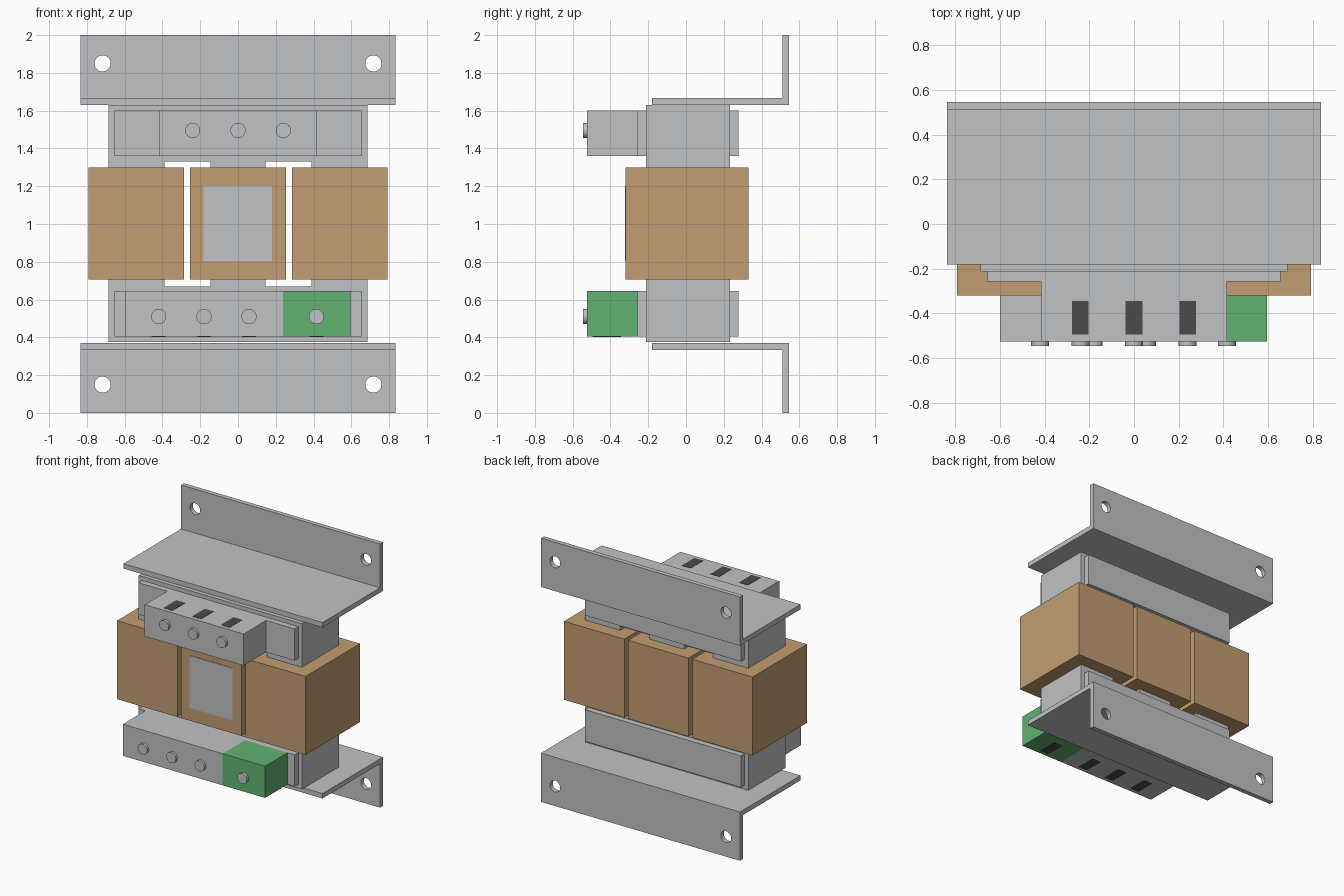
import bpy
import bmesh
from math import radians
from mathutils import Matrix, Vector

if "Cube" in bpy.data.objects:
    bpy.data.objects.remove(bpy.data.objects["Cube"])


def material(name, r, g, b):
    m = bpy.data.materials.new(name)
    m.use_nodes = True
    m.diffuse_color = (r, g, b, 1)
    m.node_tree.nodes["Principled BSDF"].inputs["Base Color"].default_value = (r, g, b, 1)
    return m


GREY = material("light grey metal", 0.53, 0.54, 0.55)
TAN = material("tan insulation", 0.54, 0.34, 0.165)
GREEN = material("green terminal", 0.12, 0.45, 0.165)
DARK = material("dark slot", 0.07, 0.07, 0.07)


def finish(name, bm, mat):
    bmesh.ops.recalc_face_normals(bm, faces=bm.faces)
    mesh = bpy.data.meshes.new(name)
    bm.to_mesh(mesh)
    bm.free()
    mesh.materials.append(mat)
    obj = bpy.data.objects.new(name, mesh)
    bpy.context.collection.objects.link(obj)
    return obj


def box(name, x, y, z, mat=GREY):
    """Box from (low, high) ranges on each axis."""
    bm = bmesh.new()
    size = [r[1] - r[0] for r in (x, y, z)]
    mid = Vector([(r[0] + r[1]) / 2 for r in (x, y, z)])
    bmesh.ops.create_cube(bm, size=1, matrix=Matrix.Translation(mid) @ Matrix.Diagonal((*size, 1)))
    return finish(name, bm, mat)


def cylinder_y(name, x, y, z, radius, mat=GREY):
    """Cylinder along y over the (low, high) range y."""
    bm = bmesh.new()
    place = Matrix.Translation((x, (y[0] + y[1]) / 2, z)) @ Matrix.Rotation(radians(90), 4, "X")
    bmesh.ops.create_cone(bm, cap_ends=True, segments=32, radius1=radius, radius2=radius,
                          depth=y[1] - y[0], matrix=place)
    return finish(name, bm, mat)


def smooth(obj):
    bpy.ops.object.select_all(action="DESELECT")
    obj.select_set(True)
    bpy.context.view_layer.objects.active = obj
    bpy.ops.object.shade_smooth_by_angle(angle=radians(30))


def cut(obj, cutters):
    bpy.context.view_layer.objects.active = obj
    for c in cutters:
        c.hide_render = True
        mod = obj.modifiers.new("cut", "BOOLEAN")
        mod.operation = "DIFFERENCE"
        mod.solver = "EXACT"
        mod.object = c
        bpy.ops.object.modifier_apply(modifier=mod.name)
        bpy.data.objects.remove(c)


# Three-legged core with two windows
CORE_Y = (-0.212, 0.232)
core = box("core", (-0.685, 0.685), CORE_Y, (0.375, 1.63))
cut(core, [box("window_cutter", sorted((s * 0.145, s * 0.39)), (-1, 1), (0.67, 1.33))
           for s in (-1, 1)])

# Coils around the legs
for name, x in (("right", -0.538), ("middle", 0), ("left", 0.538)):
    box(name + "_coil", (x - 0.253, x + 0.253), (-0.32, 0.332), (0.705, 1.30), TAN)
box("rating_plate", (-0.182, 0.18), (-0.324, -0.319), (0.805, 1.20))

# Angle brackets: L profile in y and z, mirrored for the bottom
PROFILE = [(-0.18, 1.63), (0.545, 1.63), (0.545, 2), (0.51, 2), (0.51, 1.667), (-0.18, 1.667)]
for name, flip in (("top_bracket", False), ("bottom_bracket", True)):
    bm = bmesh.new()
    verts = [bm.verts.new((-0.835, y, 2 - z if flip else z)) for y, z in PROFILE]
    face = bm.faces.new(verts)
    ext = bmesh.ops.extrude_face_region(bm, geom=[face])
    bmesh.ops.translate(bm, vec=(1.67, 0, 0),
                        verts=[v for v in ext["geom"] if isinstance(v, bmesh.types.BMVert)])
    bracket = finish(name, bm, GREY)
    hole_z = 0.15 if flip else 1.85
    cut(bracket, [cylinder_y("hole_cutter", s * 0.717, (0.4, 0.7), hole_z, 0.043)
                  for s in (-1, 1)])
    smooth(bracket)

# Clamp bars on the front and back of both yokes
TOP_Z, LOW_Z = (1.36, 1.60), (0.405, 0.645)
for level, z in (("top", TOP_Z), ("bottom", LOW_Z)):
    box(level + "_front_clamp", (-0.655, 0.655), (-0.257, CORE_Y[0]), z)
    box(level + "_back_clamp", (-0.655, 0.655), (CORE_Y[1], 0.277), z)

# Terminal blocks
BLOCK_Y = (-0.525, -0.257)
box("top_terminal_block", (-0.415, 0.415), BLOCK_Y, TOP_Z)
box("bottom_terminal_block", (-0.598, 0.238), BLOCK_Y, LOW_Z)
box("earth_terminal_block", (0.238, 0.595), BLOCK_Y, LOW_Z, GREEN)

# Screws on the block fronts, wire slots on the outer faces
for level, xs, screw_z, slot_z in (("top", (-0.24, 0, 0.24), 1.495, TOP_Z[1]),
                                   ("bottom", (-0.42, -0.18, 0.058, 0.415), 0.51, LOW_Z[0])):
    for i, x in enumerate(xs, 1):
        smooth(cylinder_y(f"{level}_screw_{i}", x, (-0.545, -0.52), screw_z, 0.04))
        box(f"{level}_wire_slot_{i}", (x - 0.037, x + 0.037), (-0.495, -0.345),
            (slot_z - 0.002, slot_z + 0.002), DARK)
